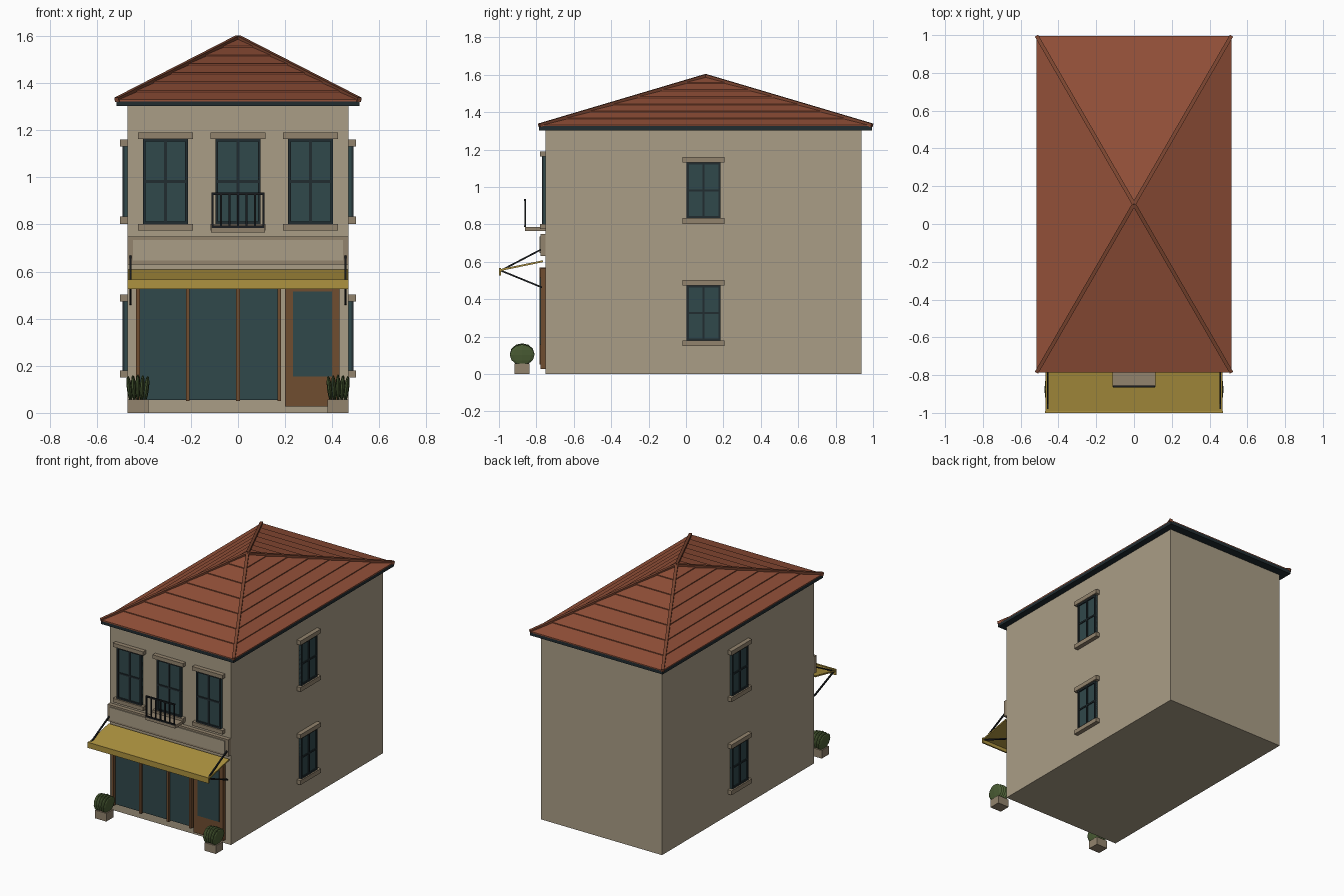
import bpy, bmesh
from mathutils import Vector, Matrix

if "Cube" in bpy.data.objects:
    bpy.data.objects.remove(bpy.data.objects["Cube"])


def mat(name, r, g, b):
    m = bpy.data.materials.new(name)
    m.diffuse_color = (r, g, b, 1)
    m.use_nodes = True
    m.node_tree.nodes["Principled BSDF"].inputs["Base Color"].default_value = m.diffuse_color
    return m


WALL = mat("plaster", 0.40, 0.34, 0.24)
STONE = mat("stone", 0.29, 0.23, 0.155)
TILE = mat("roof_tile", 0.29, 0.08, 0.04)
HIP = mat("hip_tile", 0.20, 0.06, 0.03)
GLASS = mat("glass", 0.03, 0.065, 0.07)
FRAME = mat("dark_frame", 0.015, 0.025, 0.03)
METAL = mat("black_metal", 0.01, 0.012, 0.014)
WOOD = mat("wood", 0.16, 0.075, 0.03)
CLOTH = mat("awning_cloth", 0.42, 0.29, 0.05)
LEAF = mat("leaf", 0.07, 0.11, 0.035)


def finish(name, bm, m):
    bmesh.ops.recalc_face_normals(bm, faces=bm.faces)
    me = bpy.data.meshes.new(name)
    bm.to_mesh(me)
    bm.free()
    me.materials.append(m)
    ob = bpy.data.objects.new(name, me)
    bpy.context.collection.objects.link(ob)
    return ob


def add_box(bm, a, b):
    a, b = Vector(a), Vector(b)
    size = [abs(q - p) for p, q in zip(a, b)]
    bmesh.ops.create_cube(bm, size=1, matrix=Matrix.Translation((a + b) / 2) @ Matrix.Diagonal((*size, 1)))


def boxes(name, m, *pairs):
    bm = bmesh.new()
    for a, b in pairs:
        add_box(bm, a, b)
    return finish(name, bm, m)


def beams(name, m, w, *pairs):
    bm = bmesh.new()
    for a, b in pairs:
        a, b = Vector(a), Vector(b)
        d = b - a
        rot = d.to_track_quat('Z', 'Y').to_matrix().to_4x4()
        bmesh.ops.create_cube(bm, size=1, matrix=Matrix.Translation((a + b) / 2) @ rot
                              @ Matrix.Diagonal((w, w, d.length, 1)))
    return finish(name, bm, m)


# Building body
boxes("walls", WALL, ((-0.47, -0.75, 0), (0.47, 0.937, 1.31)))

# Hipped roof in overlapping tile courses
RX, RY, CY, Z0, Z1, N = 0.515, 0.89, 0.105, 1.325, 1.59, 7
boxes("eaves", FRAME, ((-RX, CY - RY, 1.302), (RX, CY + RY, Z0)))
bm = bmesh.new()
for i in range(N):
    rings = []
    for s, z in ((1 - i / N, Z0 + (Z1 - Z0) * i / N - 0.002),
                 (1 - i / N, Z0 + (Z1 - Z0) * i / N + 0.006),
                 (max(1 - (i + 1) / N, 0.004), Z0 + (Z1 - Z0) * (i + 1) / N)):
        rings.append([bm.verts.new((sx * RX * s, CY + sy * RY * s, z))
                      for sx, sy in ((-1, -1), (1, -1), (1, 1), (-1, 1))])
    for lo, hi in zip(rings, rings[1:]):
        for k in range(4):
            bm.faces.new((lo[k], lo[(k + 1) % 4], hi[(k + 1) % 4], hi[k]))
    bm.faces.new(rings[0])
    bm.faces.new(rings[-1])
finish("roof_tiles", bm, TILE)
beams("roof_hips", HIP, 0.02, *[((sx * RX, CY + sy * RY, Z0 + 0.004), (0, CY, Z1 + 0.003))
                                for sx in (-1, 1) for sy in (-1, 1)])


# Windows: at() maps (along wall, outward depth, height) to the world
def window(name, at, u, z0, z1, w, trim_w, trim_h):
    h, f, zm = w / 2, 0.011, (z0 + z1) / 2
    b = lambda u0, u1, d, za, zb: (at(u + u0, -0.005, za), at(u + u1, d, zb))
    boxes(name + "_glass", GLASS, b(-h, h, 0.012, z0, z1))
    boxes(name + "_frame", FRAME,
          b(-h, -h + f, 0.02, z0, z1), b(h - f, h, 0.02, z0, z1),
          b(-h, h, 0.02, z0, z0 + f), b(-h, h, 0.02, z1 - f, z1),
          b(-f / 2, f / 2, 0.018, z0, z1), b(-h, h, 0.018, zm - f / 2, zm + f / 2))
    t = trim_w / 2
    boxes(name + "_lintel", STONE, b(-t, t, 0.03, z1, z1 + trim_h))
    boxes(name + "_sill", STONE, b(-t, t, 0.03, z0 - trim_h, z0))


front = lambda u, d, z: (u, -0.75 - d, z)
for n, u in (("left", -0.308), ("middle", 0), ("right", 0.308)):
    window("front_window_" + n, front, u, 0.802, 1.163, 0.19, 0.235, 0.027)
for n, s in (("left", -1), ("right", 1)):
    side = lambda u, d, z, s=s: (s * (0.47 + d), u, z)
    window(n + "_upper_window", side, 0.094, 0.833, 1.13, 0.18, 0.226, 0.03)
    window(n + "_lower_window", side, 0.094, 0.18, 0.473, 0.18, 0.226, 0.03)

# Small balcony
boxes("balcony_slab", STONE, ((-0.115, -0.862, 0.765), (0.115, -0.75, 0.785)))
rail = [((-0.112, -0.865, z), (0.112, -0.855, z + 0.01)) for z in (0.785, 0.926)]
bars = [((x - 0.004, -0.864, 0.785), (x + 0.004, -0.856, 0.93))
        for x in [-0.108 + 0.036 * i for i in range(7)]]
boxes("balcony_railing", METAL, *rail, *bars)

# Blank fascia over the shop
boxes("fascia", STONE, ((-0.47, -0.778, 0.63), (0.47, -0.745, 0.748)))
boxes("fascia_panel", WALL, ((-0.445, -0.784, 0.646), (0.445, -0.77, 0.735)))

# Shop window and door
boxes("shop_glass", GLASS, ((-0.425, -0.765, 0.055), (0.18, -0.745, 0.565)))
boxes("shop_posts", WOOD, *[((x - 0.008, -0.783, 0.05), (x + 0.008, -0.745, 0.57))
                            for x in (-0.425, -0.213, 0, 0.175)])
boxes("door", WOOD, ((0.2, -0.778, 0.028), (0.43, -0.745, 0.565)))
boxes("door_glass", GLASS, ((0.233, -0.783, 0.155), (0.4, -0.77, 0.515)))

# Awning with valance and stays
bm = bmesh.new()
prof = ((-0.765, 0.608), (-0.997, 0.56), (-0.997, 0.55), (-0.765, 0.598))
f = bm.faces.new([bm.verts.new((-0.468, y, z)) for y, z in prof])
ext = bmesh.ops.extrude_face_region(bm, geom=[f])
bmesh.ops.translate(bm, vec=(0.936, 0, 0),
                    verts=[v for v in ext["geom"] if isinstance(v, bmesh.types.BMVert)])
finish("awning", bm, CLOTH)
boxes("awning_valance", CLOTH, ((-0.47, -1.0, 0.527), (0.47, -0.99, 0.566)))
beams("awning_stays", METAL, 0.009, *[((x, -0.99, 0.553), (x, -0.77, z))
                                      for x in (-0.457, 0.457) for z in (0.668, 0.463)])

# Planters with upright leaf clumps
for n, x in (("left", -0.425), ("right", 0.425)):
    boxes(n + "_planter", STONE, ((x - 0.044, -0.916, 0), (x + 0.044, -0.836, 0.057)))
    bm = bmesh.new()
    for k in range(-2, 3):
        m = (Matrix.Translation((x + 0.018 * k, -0.876, 0.108 - 0.003 * abs(k)))
             @ Matrix.Rotation(0.06 * k, 4, 'Y') @ Matrix.Diagonal((0.011, 0.066, 0.056, 1)))
        bmesh.ops.create_uvsphere(bm, u_segments=8, v_segments=6, radius=1, matrix=m)
    finish(n + "_plant", bm, LEAF)
